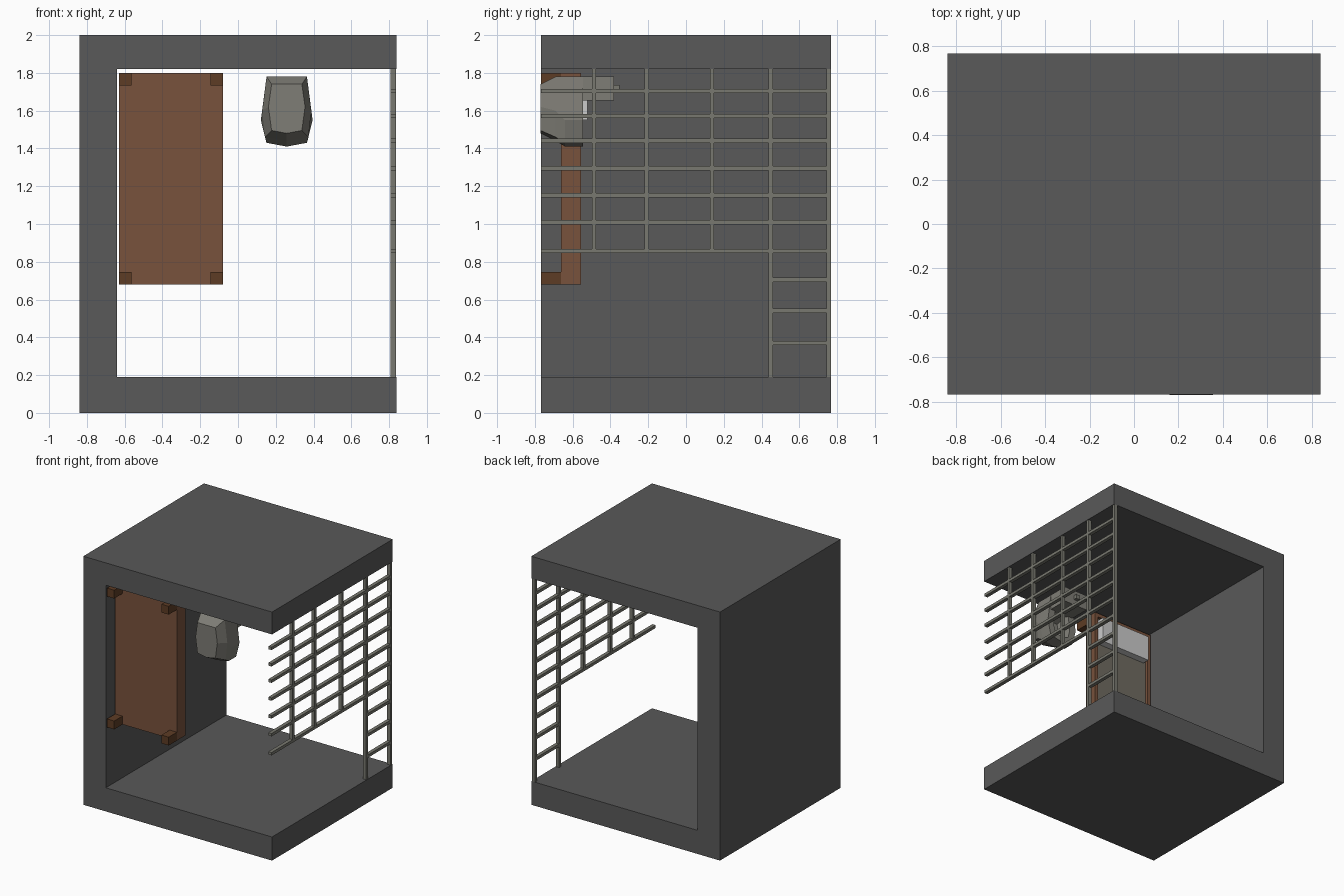
import bpy, bmesh

if "Cube" in bpy.data.objects:
    bpy.data.objects.remove(bpy.data.objects["Cube"])


def material(name, rgb):
    m = bpy.data.materials.new(name)
    m.diffuse_color = (*rgb, 1)
    m.use_nodes = True
    m.node_tree.nodes["Principled BSDF"].inputs["Base Color"].default_value = m.diffuse_color
    return m


CONCRETE = material("concrete", (0.10, 0.10, 0.10))
STEEL = material("steel", (0.19, 0.19, 0.16))
WOOD = material("wood", (0.19, 0.085, 0.045))
DARK_WOOD = material("dark_wood", (0.11, 0.045, 0.018))
CLOTH = material("cloth", (0.16, 0.15, 0.12))
PILLOW = material("pillow_cloth", (0.6, 0.6, 0.6))
CERAMIC = material("ceramic", (0.21, 0.205, 0.18))


def make(name, bm, mat):
    bmesh.ops.recalc_face_normals(bm, faces=bm.faces)
    me = bpy.data.meshes.new(name)
    bm.to_mesh(me)
    bm.free()
    me.materials.append(mat)
    ob = bpy.data.objects.new(name, me)
    bpy.context.collection.objects.link(ob)
    return ob


def box(name, x, y, z, mat):
    """Box from (min, max) ranges."""
    bm = bmesh.new()
    bmesh.ops.create_cube(bm, size=1)
    for v in bm.verts:
        v.co = [r[0] if c < 0 else r[1] for c, r in zip(v.co, (x, y, z))]
    return make(name, bm, mat)


def loft(name, loops, mat):
    """Closed skin through loops with equal point counts."""
    bm = bmesh.new()
    rings = [[bm.verts.new(p) for p in loop] for loop in loops]
    n = len(rings[0])
    for a, b in zip(rings, rings[1:]):
        for i in range(n):
            j = (i + 1) % n
            bm.faces.new((a[i], a[j], b[j], b[i]))
    bm.faces.new(rings[0])
    bm.faces.new(rings[-1])
    return make(name, bm, mat)


# C-shaped shell: one profile extruded along y
profile = [(-.84, 0), (.84, 0), (.84, .19), (-.64, .19),
           (-.64, 1.82), (.84, 1.82), (.84, 2), (-.84, 2)]
loft("cell_walls", [[(x, y, z) for x, z in profile] for y in (-.767, .767)], CONCRETE)

# Bars on the right side
BX, T = (.807, .836), .0115
for i, z in enumerate((.857, 1.01, 1.153, 1.296, 1.44, 1.572, 1.704)):
    box(f"cross_bar_{i}", BX, (-.767, .755), (z - T, z + T), STEEL)
for i, z in enumerate((.37, .54, .704)):
    box(f"door_cross_bar_{i}", BX, (.45, .755), (z - T, z + T), STEEL)
for i, (y, z0) in enumerate(((-.487, .857), (-.207, .857), (.138, .857), (.448, .17), (.755, .17))):
    box(f"upright_bar_{i}", BX, (y - T, y + T), (z0, 1.84), STEEL)

# Bed: base board, raised rim, corner legs, mattress, pillow
X0, X1, Z0, Z1 = -.63, -.08, .68, 1.80
R, TOP = .03, -.555
box("bed_base", (X0, X1), (-.662, -.62), (Z0, Z1), WOOD)
for i, x in enumerate((X0, X1 - R)):
    box(f"bed_side_rail_{i}", (x, x + R), (-.62, TOP), (Z0, Z1), WOOD)
for i, z in enumerate((Z0, Z1 - R)):
    box(f"bed_end_rail_{i}", (X0 + R, X1 - R), (-.62, TOP), (z, z + R), WOOD)
for i, x in enumerate((X0, X1 - .065)):
    for j, z in enumerate((Z0, Z1 - .067)):
        box(f"bed_leg_{i}{j}", (x, x + .065), (-.767, -.662), (z, z + .067), DARK_WOOD)
box("mattress", (X0 + R, X1 - R), (-.62, -.58), (Z0 + R, Z1 - R), CLOTH)
box("pillow", (X0 + .05, X1 - .05), (-.58, -.522), (1.55, 1.755), PILLOW)

# Toilet: mirrored half outlines (half width, z) stacked along y
CX = .258
foot = [(.08, 1.74), (.097, 1.62), (.08, 1.495), (0, 1.48)]
belly = [(.107, 1.78), (.13, 1.60), (.115, 1.46), (0, 1.44)]
rim = [(.107, 1.78), (.137, 1.55), (.107, 1.43), (0, 1.41)]


def ring(half, y, s=1):
    pts = half + [(-w, z) for w, z in reversed(half[:-1])]
    return [(CX + w * s, y, 1.52 + (z - 1.52) * s) for w, z in pts]


loft("toilet_bowl", [ring(foot, -.77), ring(belly, -.69), ring(rim, -.64),
                     ring(rim, -.545), ring(rim, -.545, .58), ring(rim, -.65, .4)], CERAMIC)
box("toilet_tank", (.151, .365), (-.56, -.38), (1.655, 1.78), CERAMIC)
box("flush_button", (.24, .276), (-.38, -.352), (1.70, 1.735), STEEL)
